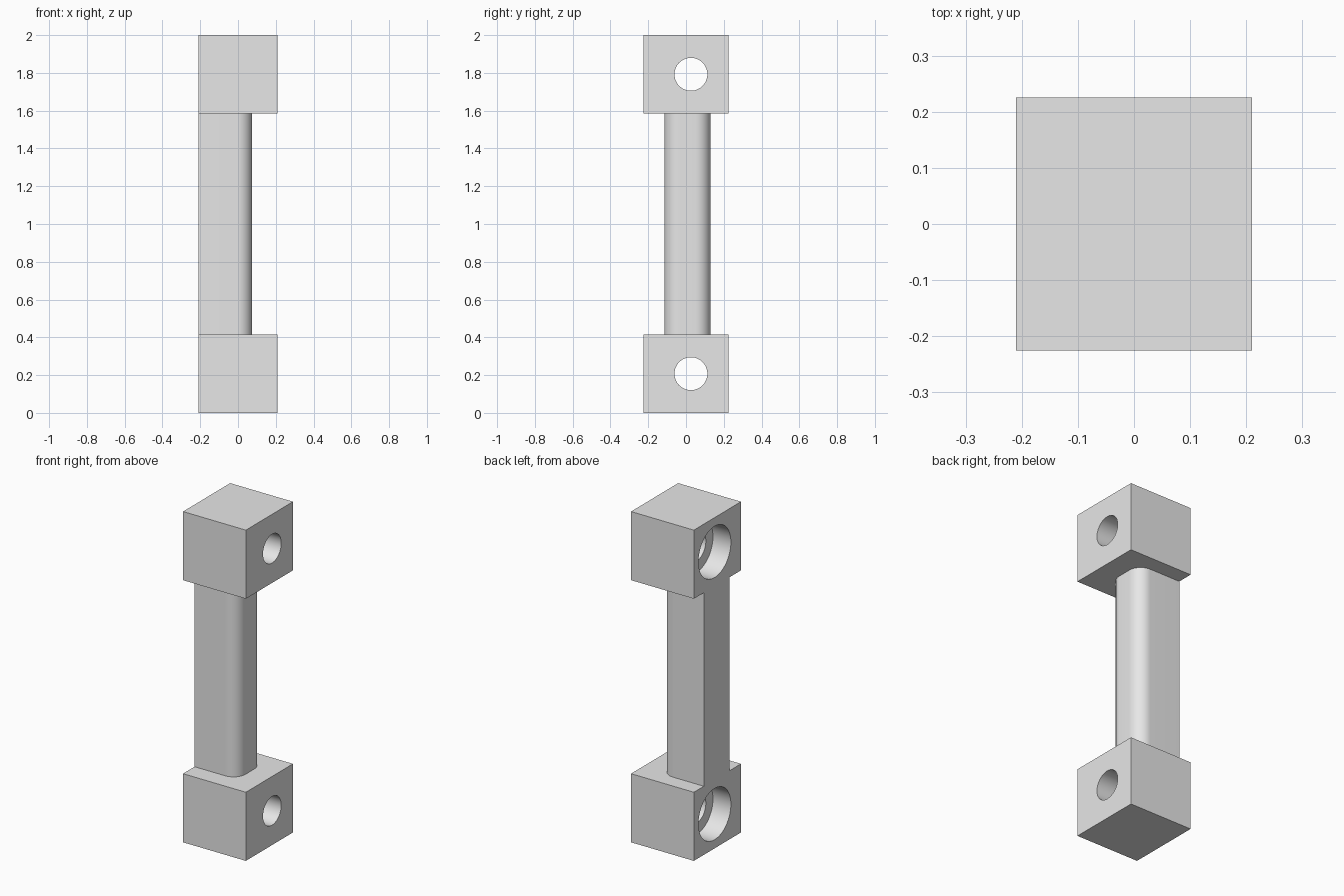
import bpy, bmesh, math
from mathutils import Matrix, Vector

cube = bpy.data.objects.get("Cube")
if cube:
    bpy.data.objects.remove(cube, do_unlink=True)

HALF_X, HALF_Y, BLOCK_H, TOTAL_H = 0.21, 0.225, 0.415, 2.0
BORE_Y, BORE_R, RECESS_R, RECESS_DEPTH = 0.026, 0.087, 0.155, 0.12

grey = bpy.data.materials.new("light_grey")
grey.use_nodes = True
grey.diffuse_color = (0.8, 0.8, 0.8, 1)
grey.node_tree.nodes["Principled BSDF"].inputs["Base Color"].default_value = (0.8, 0.8, 0.8, 1)


def add_object(name, bm):
    bmesh.ops.recalc_face_normals(bm, faces=bm.faces)
    mesh = bpy.data.meshes.new(name)
    bm.to_mesh(mesh)
    bm.free()
    mesh.materials.append(grey)
    obj = bpy.data.objects.new(name, mesh)
    bpy.context.collection.objects.link(obj)
    return obj


def activate(obj):
    bpy.ops.object.select_all(action='DESELECT')
    obj.select_set(True)
    bpy.context.view_layer.objects.active = obj


def cylinder_x(name, radius, x0, x1, z):
    bm = bmesh.new()
    place = Matrix.Translation(((x0 + x1) / 2, BORE_Y, z)) @ Matrix.Rotation(math.pi / 2, 4, 'Y')
    bmesh.ops.create_cone(bm, cap_ends=True, segments=64, radius1=radius,
                          radius2=radius, depth=x1 - x0, matrix=place)
    return add_object(name, bm)


def smooth(obj):
    activate(obj)
    bpy.ops.object.shade_smooth_by_angle(angle=math.radians(30))


# End blocks, each with a through bore and a wide recess on the flush side
def make_block(name, z):
    bm = bmesh.new()
    size = Matrix.Diagonal((2 * HALF_X, 2 * HALF_Y, BLOCK_H, 1))
    bmesh.ops.create_cube(bm, size=1, matrix=Matrix.Translation((0, 0, z)) @ size)
    block = add_object(name, bm)
    cutters = [cylinder_x("bore_cutter", BORE_R, -0.4, 0.4, z),
               cylinder_x("recess_cutter", RECESS_R, -0.4, RECESS_DEPTH - HALF_X, z)]
    for cutter in cutters:
        cutter.hide_render = True
        activate(block)
        mod = block.modifiers.new("cut", 'BOOLEAN')
        mod.operation = 'DIFFERENCE'
        mod.solver = 'EXACT'
        mod.object = cutter
        bpy.ops.object.modifier_apply(modifier=mod.name)
        bpy.data.objects.remove(cutter, do_unlink=True)
    smooth(block)


make_block("lower_block", BLOCK_H / 2)
make_block("upper_block", TOTAL_H - BLOCK_H / 2)

# Column: flat back flush with the blocks, two rounded front corners
X_FRONT, Y_MIN, Y_MAX, FILLET, STEPS = 0.075, -0.115, 0.13, 0.08, 16
profile = [Vector((-HALF_X, Y_MIN, BLOCK_H))]
for start, cy in ((-math.pi / 2, Y_MIN + FILLET), (0, Y_MAX - FILLET)):
    for i in range(STEPS + 1):
        a = start + math.pi / 2 * i / STEPS
        profile.append(Vector((X_FRONT - FILLET + FILLET * math.cos(a),
                               cy + FILLET * math.sin(a), BLOCK_H)))
profile.append(Vector((-HALF_X, Y_MAX, BLOCK_H)))

bm = bmesh.new()
base = bm.faces.new([bm.verts.new(p) for p in profile])
top = bmesh.ops.extrude_face_region(bm, geom=[base])["geom"]
bmesh.ops.translate(bm, vec=(0, 0, TOTAL_H - 2 * BLOCK_H),
                    verts=[g for g in top if isinstance(g, bmesh.types.BMVert)])
smooth(add_object("column", bm))
